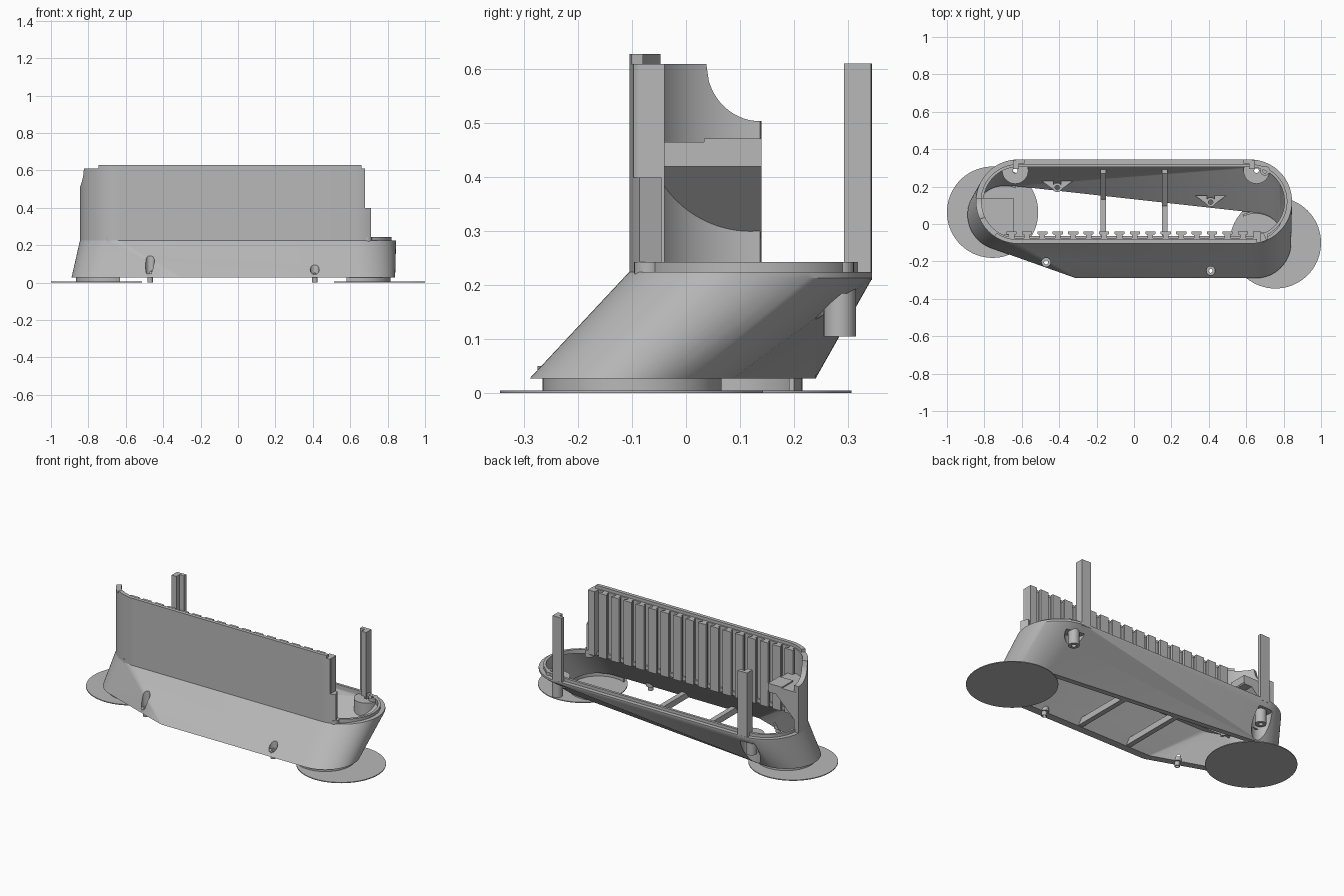
import bpy, bmesh, math
from math import pi, cos, sin, sqrt

if "Cube" in bpy.data.objects:
    bpy.data.objects.remove(bpy.data.objects["Cube"])

mat = bpy.data.materials.new("light grey plastic")
mat.diffuse_color = (0.48, 0.48, 0.48, 1)
mat.use_nodes = True
mat.node_tree.nodes["Principled BSDF"].inputs["Base Color"].default_value = mat.diffuse_color


def finish(name, bm):
    bmesh.ops.recalc_face_normals(bm, faces=bm.faces)
    me = bpy.data.meshes.new(name)
    bm.to_mesh(me)
    bm.free()
    ob = bpy.data.objects.new(name, me)
    bpy.context.collection.objects.link(ob)
    me.materials.append(mat)
    return ob


def loft(name, rings, closed=False):
    """Skin a row of equal-sized rings, capped unless closed into a loop."""
    bm = bmesh.new()
    vs = [[bm.verts.new(p) for p in r] for r in rings]
    n, m = len(rings), len(rings[0])
    for i in range(n if closed else n - 1):
        a, b = vs[i], vs[(i + 1) % n]
        for j in range(m):
            k = (j + 1) % m
            bm.faces.new((a[j], a[k], b[k], b[j]))
    if not closed:
        bm.faces.new(vs[0])
        bm.faces.new(vs[-1])
    return finish(name, bm)


def box(name, x0, x1, y0, y1, z0, z1):
    return loft(name, [[(x0, y0, z), (x1, y0, z), (x1, y1, z), (x0, y1, z)] for z in (z0, z1)])


def circle(x, y, r, n=48):
    return [(x + r * cos(2 * pi * i / n), y + r * sin(2 * pi * i / n)) for i in range(n)]


def cyl(name, x, y, r, z0, z1, n=48):
    return loft(name, [[(px, py, z) for px, py in circle(x, y, r, n)] for z in (z0, z1)])


def tube(name, x, y, r, ri, z0, z1, n=24):
    rings = []
    for (a, b), (c, d) in zip(circle(x, y, r, n), circle(x, y, ri, n)):
        rings.append([(a, b, z0), (a, b, z1), (c, d, z1), (c, d, z0)])
    return loft(name, rings, True)


def hull(name, pts):
    bm = bmesh.new()
    for p in pts:
        bm.verts.new(p)
    res = bmesh.ops.convex_hull(bm, input=bm.verts)
    junk = {e for e in res["geom_interior"] + res["geom_unused"] if isinstance(e, bmesh.types.BMVert)}
    bmesh.ops.delete(bm, geom=list(junk), context='VERTS')
    bmesh.ops.dissolve_limit(bm, angle_limit=0.002, verts=bm.verts, edges=bm.edges)
    return finish(name, bm)


def cut(ob, tool):
    m = ob.modifiers.new("cut", 'BOOLEAN')
    m.operation, m.solver, m.object = 'DIFFERENCE', 'EXACT', tool
    bpy.context.view_layer.objects.active = ob
    bpy.ops.object.modifier_apply(modifier=m.name)
    bpy.data.objects.remove(tool)


# Stadium rim shared by the upper parts
CX, CY, R = 0.62, 0.12, 0.225


def lower(d, z):
    pts = circle(-.70, .05, .19 - d, 64) + circle(.65, -.10, .19 - d, 64) + circle(-.30, -.23, .06 - d, 24)
    return [(x, y, z) for x, y in pts]


def upper(d, z):
    pts = circle(-CX, CY, R - d, 64) + circle(CX, CY, R - d, 64)
    return [(x, y, z) for x, y in pts]


def stadium(d, n=32):
    r = R - d
    right = [(CX + r * cos(-pi / 2 + pi * i / n), CY + r * sin(-pi / 2 + pi * i / n)) for i in range(n + 1)]
    return right + [(-x, 2 * CY - y) for x, y in right]


# Sloping base shell: hollow skin between lower outline and stadium rim
shell = hull("base_shell", lower(0, .027) + upper(0, .213) + upper(0, .225))
void = hull("shell_void", lower(.04, .02) + upper(.04, .213) + upper(.04, .26))
back_screws = [(-.635, .285), (.655, .285)]
front_screws = [(-.47, -.205), (.41, -.25)]
for x, y in back_screws:
    cut(void, cyl("boss", x, y, .07, .10, .23))
cut(shell, void)
for x, y in back_screws:
    cut(shell, cyl("recess", x, y + .01, .055, 0, .185))
    cut(shell, cyl("hole", x, y, .013, .1, .3, 16))
for x, y in front_screws:
    cut(shell, cyl("recess", x, y, .024, .01, .2, 24))

# Screw tubes in the recesses
for x, y in back_screws:
    tube("back_screw_tube", x, y, .03, .013, .105, .2)
for x, y in front_screws:
    tube("front_screw_tube", x, y, .025, .011, .027, .05)
    tube("front_support_pin", x, y, .015, .011, 0.002, .028)

# Raised lip on the rim
loft("rim_lip", [[(*a, .22), (*a, .243), (*b, .243), (*b, .22)]
                 for a, b in zip(stadium(.025), stadium(.0405))], True)


# Tall wall: left end with scooped top, then the straight front
def scoop(y):
    if y <= .025:
        return .61
    return .61 - .106 * sqrt(max(0, 1 - ((.14 - y) / .115) ** 2))


def wall(name, stations, d0, d1, z0, top):
    rings = []
    for cx, a in stations:
        (x0, y0), (x1, y1) = [(cx + (R - d) * cos(a), CY + (R - d) * sin(a)) for d in (d0, d1)]
        z = top(y0)
        rings.append([(x0, y0, z0), (x0, y0, z), (x1, y1, z), (x1, y1, z0)])
    return loft(name, rings)


def end_angle(x):
    return -math.acos((x - CX) / R)


a0 = pi - math.asin(.02 / R)
N = 60
left = [(-CX, a0 + (1.5 * pi - a0) * i / N) for i in range(N + 1)]
right = [(CX, -pi / 2 + (end_angle(.68) + pi / 2) * i / 6) for i in range(7)]
wall("front_wall", left + right, 0, .03, .21, scoop)
wall("front_wall_step", [(CX, end_angle(.68 + .01 * i)) for i in range(4)], 0, .045, .21, lambda y: .40)
wall("front_wall_top_lip", [(-CX, 1.5 * pi - .6 + .05 * i) for i in range(13)]
     + [(CX, end_angle(x)) for x in (.62, .64, .66)], 0, .022, .60, lambda y: .628)
box("wall_end_post", .635, .68, -.09, -.04, .225, .61)

# T-shaped slats along the inside of the front wall
for i in range(16):
    x = -.655 + .0825 * i
    prof = [(-.015, -.08), (.015, -.08), (.015, -.058), (.027, -.054),
            (.027, -.04), (-.027, -.04), (-.027, -.054), (-.015, -.058)]
    loft("wall_slat", [[(x + px, py, z) for px, py in prof] for z in (.225, .61)])

# Shelf inside the left end, with a sloping underside meeting the curved wall
rings = []
for i in range(13):
    y = -.06 + .2 * i / 12
    xw = -CX - sqrt((R - .015) ** 2 - (y - CY) ** 2)
    xm = max(-.695, xw + .002)
    rings.append([(-.645, y, .465), (-.645, y, .42), (xm, y, .42),
                  (xw, y, .42 - (xm - xw)), (xw, y, .465)])
loft("end_shelf", rings)
box("shelf_pad", -.735, -.643, .033, .14, .428, .472)

# Two L-shaped posts on the back rim
for s in (-1, 1):
    prof = [(.585, .345), (.646, .343), (.646, .293), (.615, .293), (.615, .323), (.585, .323)]
    loft("back_post", [[(s * x, y, z) for x, y in prof] for z in (.21, .611)])

# Small screw rings on the rim
for x, y in ((-.685, -.07), (.69, -.07), (.70, .285)):
    tube("rim_screw_ring", x, y, .026, .012, .20, .243)

# Cross braces over the open floor, rising up the back wall
for x, yb in ((-.165, .165), (.165, .13)):
    prof = [(-.265, .029), (yb, .029), (.295, .19), (.27, .19), (yb - .035, .065), (-.235, .065)]
    loft("cross_brace", [[(x + s, y, z) for y, z in prof] for s in (-.015, .015)])

# Triangular screw tabs on the back wall inside
for x, y in ((-.41, .195), (.41, .117)):
    tab = [(x - .085, y + .036), (x - .02, y - .012), (x - .02, y + .036)]
    for s in (1, -1):
        loft("inner_tab", [[(x + s * (px - x), py, z) for px, py in tab] for z in (.06, .085)])
    tube("inner_tab_ring", x, y, .025, .012, .045, .09)

# Print pads under both ends, with short curved support walls
for name, x, y, c, mid in (("left", -.756, .063, (-.70, .05), pi), ("right", .756, -.101, (.65, -.10), 0)):
    cyl(name + "_floor_pad", x, y, .244, 0, .005, 72)
    rings = []
    for i in range(41):
        a = mid + math.radians(-115 + 230 * i / 40)
        p, q = [(c[0] + r * cos(a), c[1] + r * sin(a)) for r in (.166, .155)]
        rings.append([(*p, .003), (*p, .028), (*q, .028), (*q, .003)])
    loft(name + "_support_wall", rings)

# Smooth shading with crisp edges
bpy.ops.object.select_all(action='SELECT')
bpy.context.view_layer.objects.active = shell
bpy.ops.object.shade_smooth_by_angle(angle=math.radians(30))
